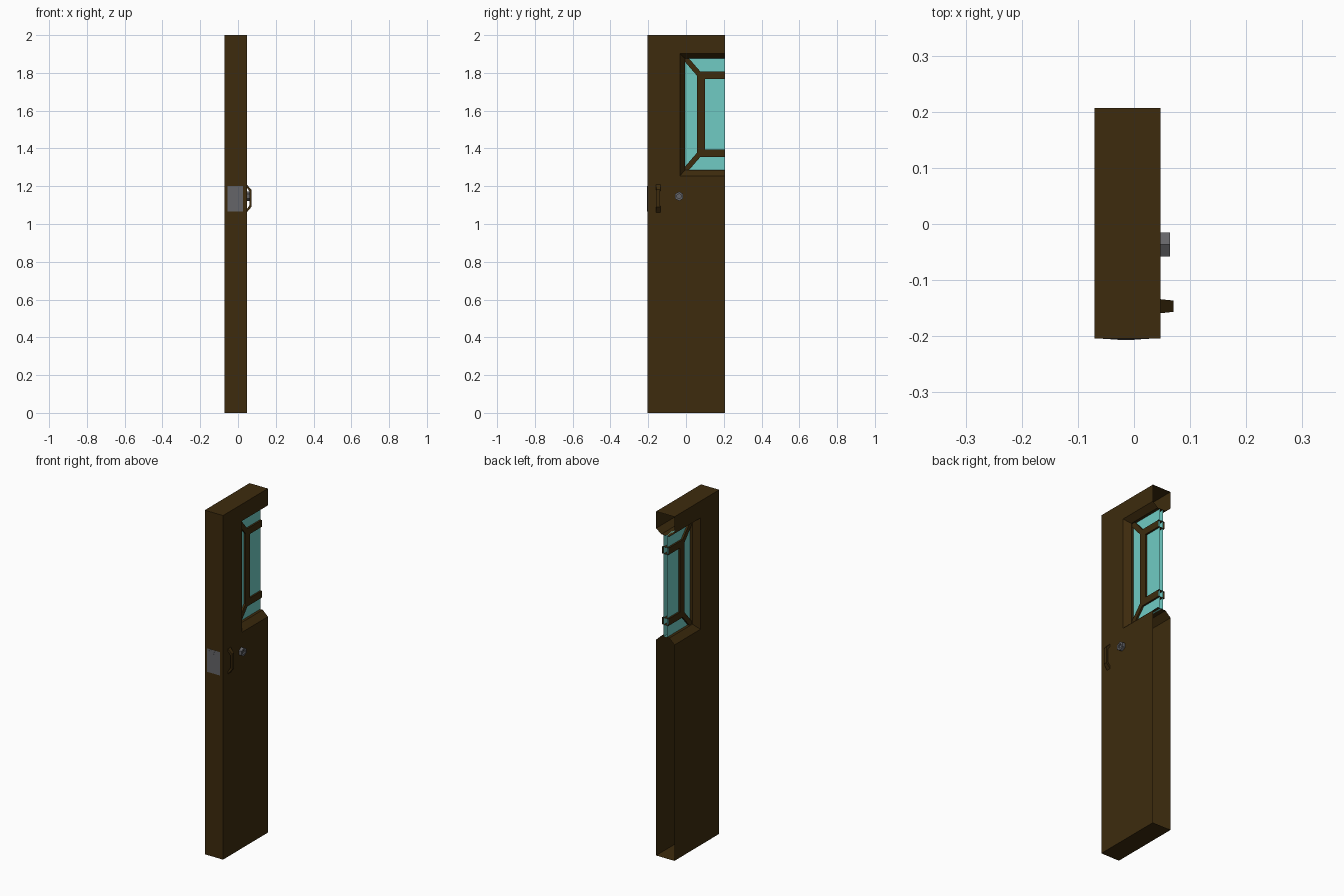
import bpy, bmesh, math

if "Cube" in bpy.data.objects:
    bpy.data.objects.remove(bpy.data.objects["Cube"])

FRONT, BACK, END = -0.0705, 0.047, 0.207      # door faces in x, open cut edge in y
EDGE, MID = -0.2045, -0.0118                  # lock edge in y, centre plane in x


def material(name, col):
    m = bpy.data.materials.new(name)
    m.diffuse_color = (*col, 1)
    m.use_nodes = True
    m.node_tree.nodes["Principled BSDF"].inputs["Base Color"].default_value = m.diffuse_color
    return m


wood = material("dark_wood", (0.047, 0.024, 0.004))
glass = material("glass", (0.16, 0.60, 0.55))
metal = material("metal", (0.13, 0.13, 0.14))


def finish(name, bm, mat):
    bmesh.ops.recalc_face_normals(bm, faces=bm.faces)
    me = bpy.data.meshes.new(name)
    bm.to_mesh(me)
    bm.free()
    me.materials.append(mat)
    ob = bpy.data.objects.new(name, me)
    bpy.context.collection.objects.link(ob)
    return ob


def strip(bm, a, b):
    # quads between two matching open point rows
    for i in range(len(a) - 1):
        bm.faces.new((a[i], a[i + 1], b[i + 1], b[i]))


def prism(name, pts, lo, hi, mat, axis="x"):
    # extrude a (y,z) outline along x, or an (x,z) outline along y; open at the cut edge
    bm = bmesh.new()
    put = (lambda p, t: (t, p[0], p[1])) if axis == "x" else (lambda p, t: (p[0], t, p[1]))
    a = [bm.verts.new(put(p, lo)) for p in pts]
    b = [bm.verts.new(put(p, hi)) for p in pts]
    bm.faces.new(a)
    bm.faces.new(b)
    for i in range(len(pts)):
        j = (i + 1) % len(pts)
        if not (axis == "x" and pts[i][0] == END and pts[j][0] == END):
            bm.faces.new((a[i], a[j], b[j], b[i]))
    return finish(name, bm, mat)


def rect(u0, u1, z0, z1):
    return [(u0, z0), (u1, z0), (u1, z1), (u0, z1)]


# door leaf: hollow shell with a window notch chamfered from both faces
def notch(y, z0, z1):
    return [(END, z0), (y, z0), (y, z1), (END, z1)]


bm = bmesh.new()
outer = [(END, 2), (EDGE, 2), (EDGE, 0), (END, 0)]
rows = []
for x, inset in ((FRONT, 0.033), (BACK, -0.033)):
    o = [bm.verts.new((x, *p)) for p in outer]
    n = [bm.verts.new((x, *p)) for p in notch(-0.032, 1.255, 1.902)]
    r = [bm.verts.new((x + inset, *p)) for p in notch(-0.005, 1.286, 1.876)]
    bm.faces.new(o + n)
    strip(bm, n, r)
    rows.append((o, r))
strip(bm, rows[0][0], rows[1][0])
strip(bm, rows[0][1], rows[1][1])
finish("door_leaf", bm, wood)

# window pane and glazing bars
prism("window_pane", rect(-0.005, END, 1.286, 1.876), MID - 0.01, MID + 0.01, glass)
bar = [(END, 1.807), (0.058, 1.807), (0.058, 1.355), (END, 1.355),
       (END, 1.395), (0.1, 1.395), (0.1, 1.767), (END, 1.767)]
prism("glazing_frame", bar, MID - 0.02, MID + 0.02, wood)
diag = [(-0.005, 1.858), (0.058, 1.785), (0.058, 1.807), (0.076, 1.807), (0.016, 1.876), (-0.005, 1.876)]
for name, flip in (("upper", 1), ("lower", -1)):
    pts = [(y, 1.581 + flip * (z - 1.581)) for y, z in diag]
    prism(name + "_corner_bar", pts, MID - 0.02, MID + 0.02, wood)

# pull handle: bent bar with a slimmer grip
grip = [(BACK, 1.208), (0.0705, 1.182), (0.0705, 1.09), (BACK, 1.062),
        (BACK, 1.078), (0.06, 1.098), (0.06, 1.174), (BACK, 1.192)]
handle = prism("pull_handle", grip, -0.159, -0.134, wood, "y")
for v in handle.data.vertices:
    if v.co.x > BACK + 0.001:
        v.co.y = -0.1465 + (v.co.y + 0.1465) * 0.8

# lock cylinder: hexagon with a recessed keyway
bm = bmesh.new()
rings = [[bm.verts.new((x, -0.0365 + r * math.sin(k * math.pi / 3), 1.147 + r * math.cos(k * math.pi / 3)))
          for k in range(6)] for x, r in ((BACK, 0.0248), (0.0643, 0.0248), (0.0643, 0.013), (0.056, 0.013))]
for a, b in zip(rings, rings[1:]):
    strip(bm, a + a[:1], b + b[:1])
bm.faces.new(rings[-1])
finish("lock_cylinder", bm, metal)

# strike plate on the lock edge, stepped towards the latch bolt
for name, hw, hh, out in (("strike_plate", 0.041, 0.068, 0.0008),
                          ("latch_surround", 0.027, 0.058, 0.0014),
                          ("latch_bolt", 0.015, 0.046, 0.0025)):
    prism(name, rect(-0.0145 - hw, -0.0145 + hw, 1.133 - hh, 1.133 + hh),
          EDGE - out, EDGE + 0.001, metal, "y")
